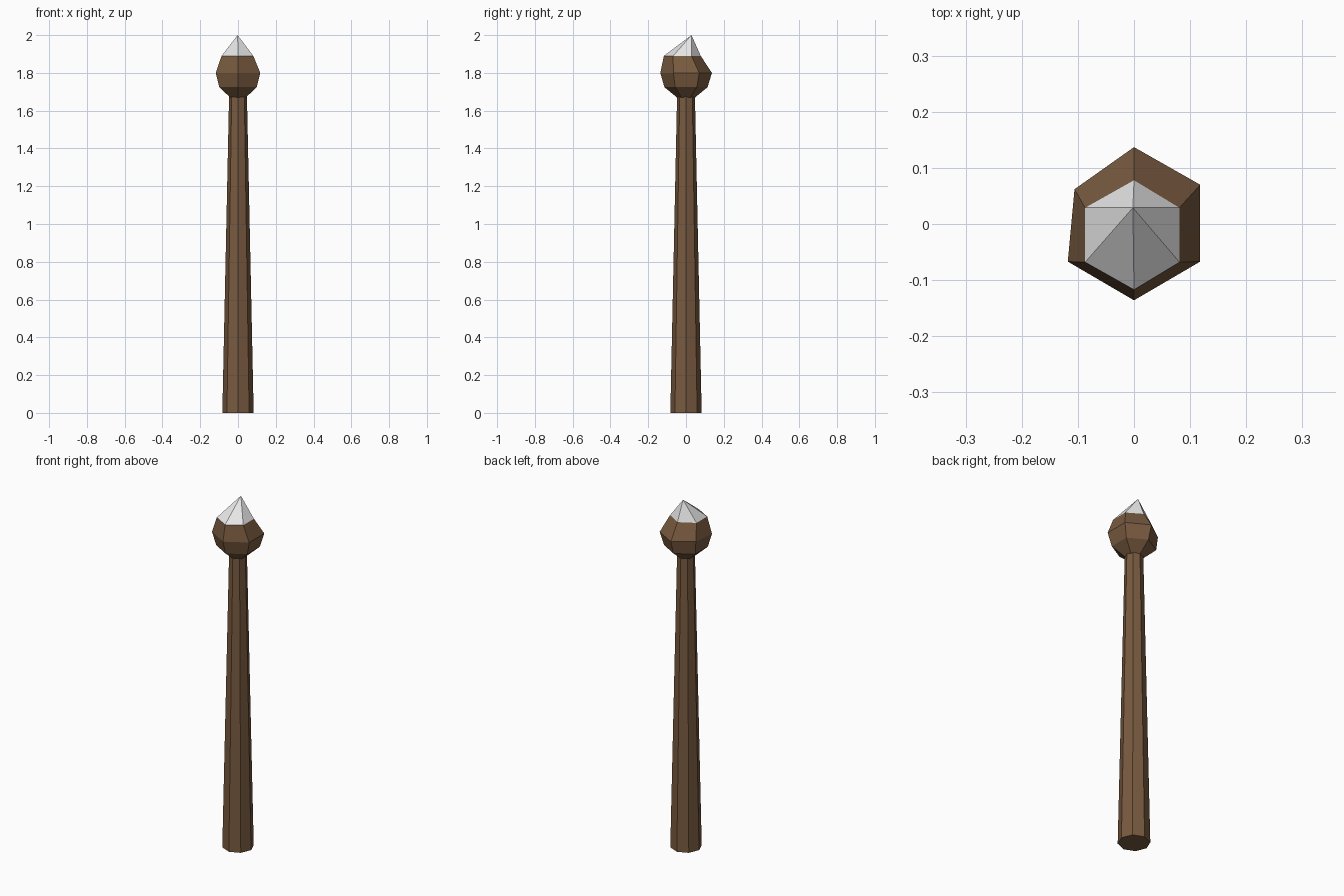
import bpy, bmesh, math

if "Cube" in bpy.data.objects:
    bpy.data.objects.remove(bpy.data.objects["Cube"])


def material(name, rgb):
    m = bpy.data.materials.new(name)
    m.diffuse_color = (*rgb, 1.0)
    m.use_nodes = True
    m.node_tree.nodes["Principled BSDF"].inputs["Base Color"].default_value = m.diffuse_color
    return m


wood = material("brown wood", (0.188, 0.102, 0.05))
crystal = material("pale grey stone", (0.8, 0.8, 0.8))


def loft(name, rings, mat, apex=None, cap_bottom=True, cap_top=True):
    """Join rings of points bottom to top, closing with caps or a point."""
    bm = bmesh.new()
    loops = [[bm.verts.new(p) for p in ring] for ring in rings]
    n = len(loops[0])
    for a, b in zip(loops, loops[1:]):
        for i in range(n):
            j = (i + 1) % n
            bm.faces.new((a[i], a[j], b[j], b[i]))
    if cap_bottom:
        bm.faces.new(loops[0][::-1])
    if apex:
        tip = bm.verts.new(apex)
        for i in range(n):
            bm.faces.new((loops[-1][i], loops[-1][(i + 1) % n], tip))
    elif cap_top:
        bm.faces.new(loops[-1])
    bmesh.ops.recalc_face_normals(bm, faces=bm.faces[:])
    mesh = bpy.data.meshes.new(name)
    bm.to_mesh(mesh)
    bm.free()
    mesh.materials.append(mat)
    ob = bpy.data.objects.new(name, mesh)
    bpy.context.collection.objects.link(ob)
    return ob


def ring(n, r, z, start=0.0):
    return [(r * math.cos(start + math.tau * i / n),
             r * math.sin(start + math.tau * i / n), z) for i in range(n)]


# Tapered eight-sided shaft
loft("shaft", [ring(8, 0.083, 0), ring(8, 0.047, 1.69)], wood)

# Six-sided knob, slightly irregular like carved wood
widest = [(0.118, 0.07, 1.80), (0, 0.137, 1.80), (-0.106, 0.062, 1.80),
          (-0.118, -0.067, 1.80), (0, -0.136, 1.80), (0.118, -0.067, 1.80)]
seat = [(0.081, 0.029, 1.89), (0, 0.078, 1.89), (-0.087, 0.029, 1.89),
        (-0.087, -0.068, 1.89), (0, -0.117, 1.89), (0.081, -0.068, 1.89)]
s = math.radians(30)
loft("knob", [ring(6, 0.048, 1.67, s), ring(6, 0.114, 1.724, s), widest, seat],
     wood, cap_top=False)

# Pointed stone set in the knob, leaning to the back
loft("stone_tip", [seat], crystal, apex=(-0.002, 0.029, 2.0), cap_bottom=False)
